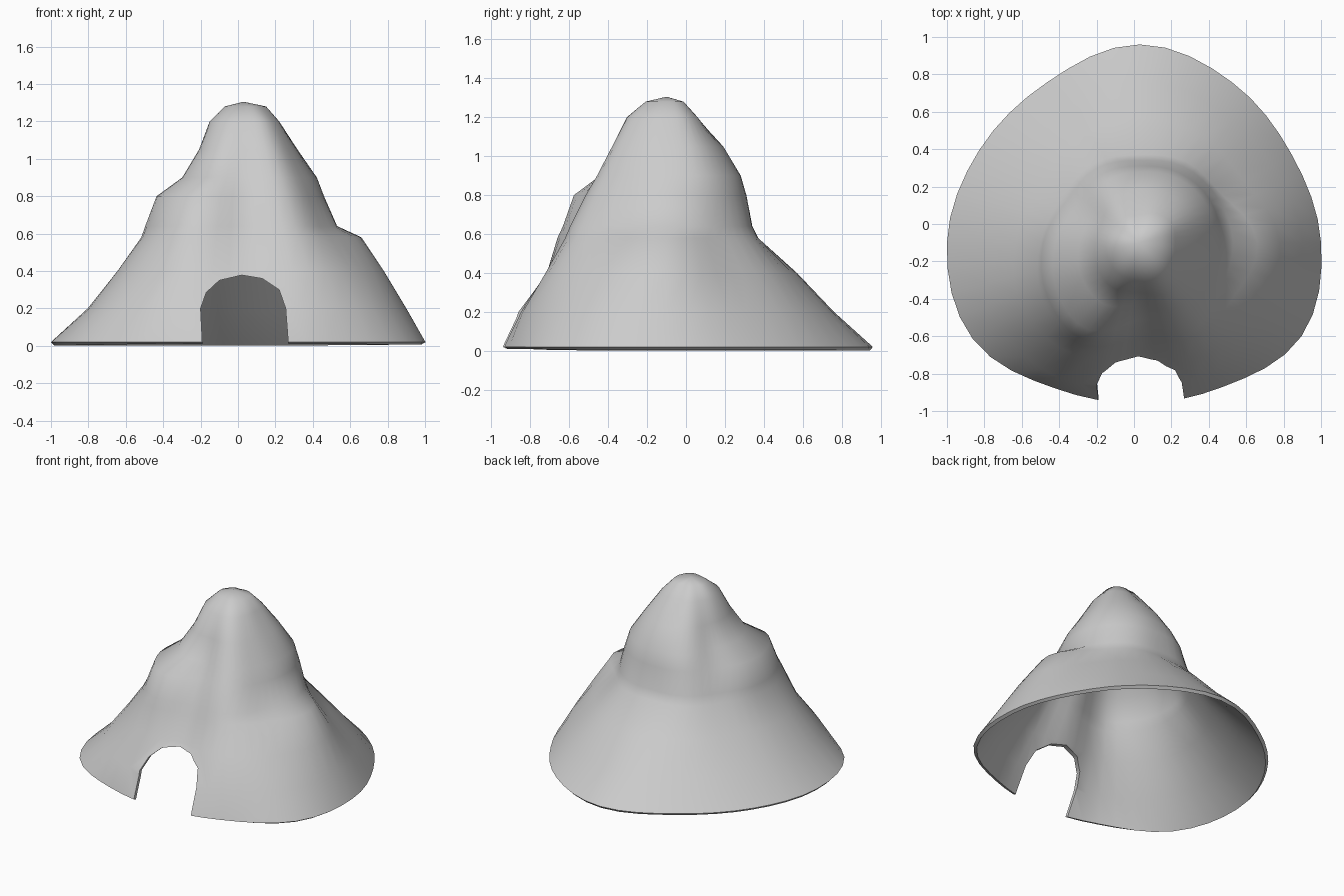
import bpy, bmesh
from math import cos, sin, tau, radians

if "Cube" in bpy.data.objects:
    bpy.data.objects.remove(bpy.data.objects["Cube"])

# Shell radius per height level, sampled every 30 degrees around the peak
CX, CY, SEG = 0.03, -0.1, 48
LEVELS = [0.02, 0.2, 0.4, 0.58, 0.64, 0.8, 0.9, 1.05, 1.2, 1.28]
RADII = [
    [.97, .94, .99, 1.06, .99, .99, 1.03, 1.03, .90, .86, .89, 1.0],
    [.87, .82, .83, .86, .82, .80, .83, .87, .84, .75, .82, .88],
    [.75, .65, .66, .67, .64, .62, .665, .72, .69, .59, .70, .74],
    [.63, .51, .50, .47, .49, .48, .53, .60, .63, .51, .58, .58],
    [.50, .48, .47, .44, .46, .45, .515, .57, .60, .48, .55, .50],
    [.43, .44, .43, .41, .42, .39, .45, .51, .54, .41, .46, .43],
    [.39, .41, .40, .38, .37, .30, .32, .36, .38, .33, .40, .38],
    [.285, .31, .30, .29, .27, .23, .235, .26, .28, .265, .31, .29],
    [.19, .20, .18, .15, .16, .16, .18, .19, .20, .20, .22, .20],
    [.12, .12, .10, .08, .09, .09, .10, .10, .10, .10, .12, .12],
]


def periodic(row, t):
    """Smooth closed interpolation of a ring of samples, t in 0..1."""
    n = len(row)
    i = int(t * n)
    f = t * n - i
    a, b, c, d = (row[(i + k) % n] for k in (-1, 0, 1, 2))
    return b + 0.5 * f * (c - a + f * (2*a - 5*b + 4*c - d + f * (3*(b - c) + d - a)))


def make_object(name, bm):
    bmesh.ops.recalc_face_normals(bm, faces=bm.faces)
    me = bpy.data.meshes.new(name)
    bm.to_mesh(me)
    bm.free()
    ob = bpy.data.objects.new(name, me)
    bpy.context.collection.objects.link(ob)
    return ob


# Mountain shell: stacked rings closed by a peak
bm = bmesh.new()
rings = []
for z, row in zip(LEVELS, RADII):
    ring = []
    for s in range(SEG):
        r, a = periodic(row, s / SEG), tau * s / SEG
        ring.append(bm.verts.new((CX + r * cos(a), CY + r * sin(a), z)))
    rings.append(ring)
peak = bm.verts.new((CX, CY, 1.305))
for s in range(SEG):
    n = (s + 1) % SEG
    for lo, hi in zip(rings, rings[1:]):
        bm.faces.new((lo[s], lo[n], hi[n], hi[s]))
    bm.faces.new((rings[-1][s], rings[-1][n], peak))
# make sure the open shell faces outward before it is thickened
mountain = make_object("mountain_shell", bm)
if mountain.data.polygons[0].normal.dot((1, 0, 0)) < 0:
    mountain.data.flip_normals()
solid = mountain.modifiers.new("thickness", 'SOLIDIFY')
solid.thickness = 0.025
solid.offset = -1

# Arched doorway cutter through the front wall only
arch = [(-.19, -.2), (-.19, 0), (-.2, .2), (-.17, .285), (-.1, .35), (.02, .378),
        (.13, .36), (.22, .3), (.255, .2), (.27, 0), (.27, -.2)]
bm = bmesh.new()
face = bm.faces.new([bm.verts.new((x, -1.2, z)) for x, z in arch])
ext = bmesh.ops.extrude_face_region(bm, geom=[face])
bmesh.ops.translate(bm, vec=(0, 0.85, 0),
                    verts=[v for v in ext["geom"] if isinstance(v, bmesh.types.BMVert)])
cutter = make_object("door_cutter", bm)
cutter.hide_render = True
cutter.hide_set(True)
cut = mountain.modifiers.new("doorway", 'BOOLEAN')
cut.operation = 'DIFFERENCE'
cut.solver = 'EXACT'
cut.object = cutter

# Bake the modifiers, then smooth the slopes and keep the rims crisp
bpy.context.view_layer.objects.active = mountain
mountain.select_set(True)
for m in ("thickness", "doorway"):
    bpy.ops.object.modifier_apply(modifier=m)
bpy.data.objects.remove(cutter)
bpy.ops.object.shade_smooth_by_angle(angle=radians(50))
